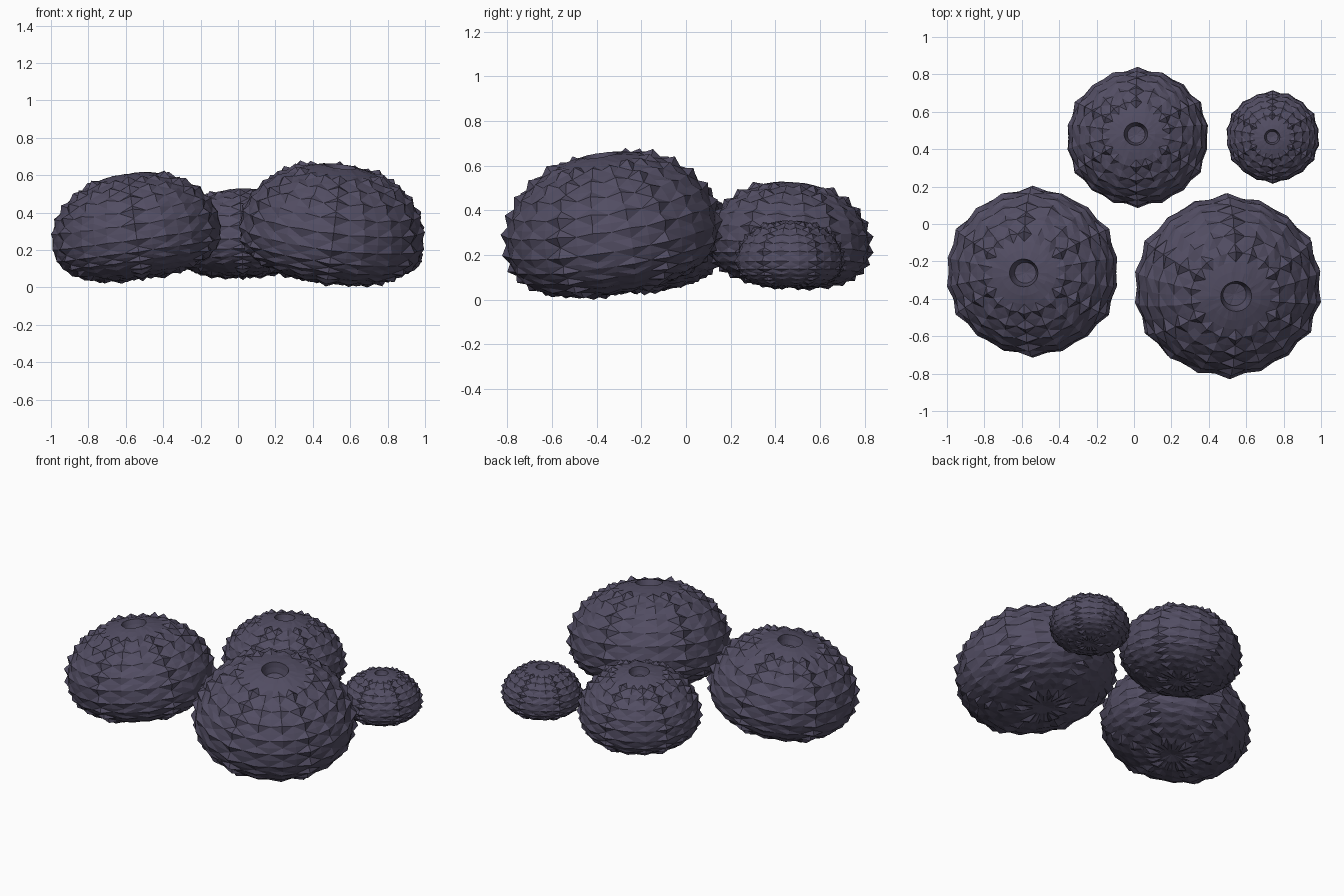
import bpy, bmesh, math, random
from mathutils import Matrix, Vector

cube = bpy.data.objects.get("Cube")
if cube:
    bpy.data.objects.remove(cube, do_unlink=True)

shell_mat = bpy.data.materials.new("dark purple grey")
shell_mat.use_nodes = True
colour = (0.085, 0.075, 0.125, 1)
shell_mat.diffuse_color = colour
bsdf = next(n for n in shell_mat.node_tree.nodes if n.type == 'BSDF_PRINCIPLED')
bsdf.inputs["Base Color"].default_value = colour
bsdf.inputs["Roughness"].default_value = 0.8

SEGS = 36    # two segments for each column of bumps
RINGS = 26   # two rings for each row of bumps
HOLE = 0.17  # radius of the top opening


def profile(t):
    """Radius and height along the shell, from the underside to the opening."""
    a = -math.pi / 2 * 0.95 + t * (math.pi / 2 * 0.95 + math.acos(HOLE))
    if a < 0:
        return math.cos(a) ** 0.77, -0.53 * abs(math.sin(a)) ** 0.77
    return math.cos(a), 0.75 * math.sin(a)


def fit(bm, low, high):
    """Stretch the mesh so that it fills the given box."""
    for axis in range(3):
        values = [v.co[axis] for v in bm.verts]
        start, size = min(values), max(values) - min(values)
        for v in bm.verts:
            v.co[axis] = low[axis] + (v.co[axis] - start) / size * (high[axis] - low[axis])


def urchin(name, low, high, tilt_x, tilt_y, seed):
    rng = random.Random(seed)
    bm = bmesh.new()

    # Bumpy shell
    rows = []
    for j in range(RINGS + 1):
        r, z = profile(j / RINGS)
        row = []
        for i in range(SEGS):
            a = math.tau * i / SEGS - math.pi / 2
            push = rng.uniform(-0.004, 0.004)
            lift = 0
            if j % 2 and i % 2 == 0 and j < RINGS - 1:
                strong = i % 6 == 0
                push += 0.055 if strong else rng.uniform(0.02, 0.04)
                lift = 0.01
            p = Vector((r * math.cos(a), r * math.sin(a), z))
            out = Vector((p.x, p.y, p.z * 1.6)).normalized()
            row.append(bm.verts.new(p + out * push + Vector((0, 0, lift))))
        rows.append(row)

    # Sunken cup inside the opening
    for scale, depth in ((0.9, 0.07), (0.75, 0.14)):
        rows.append([bm.verts.new((v.co.x * scale, v.co.y * scale, v.co.z - depth))
                     for v in rows[RINGS]])
    for lower, upper in zip(rows, rows[1:]):
        for i in range(SEGS):
            k = (i + 1) % SEGS
            bm.faces.new((lower[i], lower[k], upper[k], upper[i]))

    # Closed middles of the cup and the dimpled underside
    cup = bm.verts.new((0, 0, rows[-1][0].co.z - 0.02))
    dimple = bm.verts.new((0, 0, rows[0][0].co.z + 0.03))
    for i in range(SEGS):
        k = (i + 1) % SEGS
        bm.faces.new((rows[-1][i], rows[-1][k], cup))
        bm.faces.new((rows[0][k], rows[0][i], dimple))

    # Lean and size
    tilt = Matrix.Rotation(math.radians(tilt_x), 4, 'X') @ Matrix.Rotation(math.radians(tilt_y), 4, 'Y')
    bmesh.ops.transform(bm, matrix=tilt, verts=bm.verts)
    fit(bm, low, high)
    bmesh.ops.triangulate(bm, faces=bm.faces)
    bmesh.ops.recalc_face_normals(bm, faces=bm.faces)

    mesh = bpy.data.meshes.new(name)
    bm.to_mesh(mesh)
    bm.free()
    mesh.materials.append(shell_mat)
    bpy.context.collection.objects.link(bpy.data.objects.new(name, mesh))


urchin("front_left_urchin", (0.005, -0.83, 0), (1, 0.165, 0.68), 9, 7, 1)
urchin("front_right_urchin", (-1, -0.715, 0.02), (-0.09, 0.205, 0.625), 1, -8, 2)
urchin("back_right_urchin", (-0.355, 0.085, 0.04), (0.395, 0.84, 0.53), -4, -2, 3)
urchin("back_left_urchin", (0.495, 0.215, 0.045), (0.99, 0.715, 0.355), 0, -1, 4)
